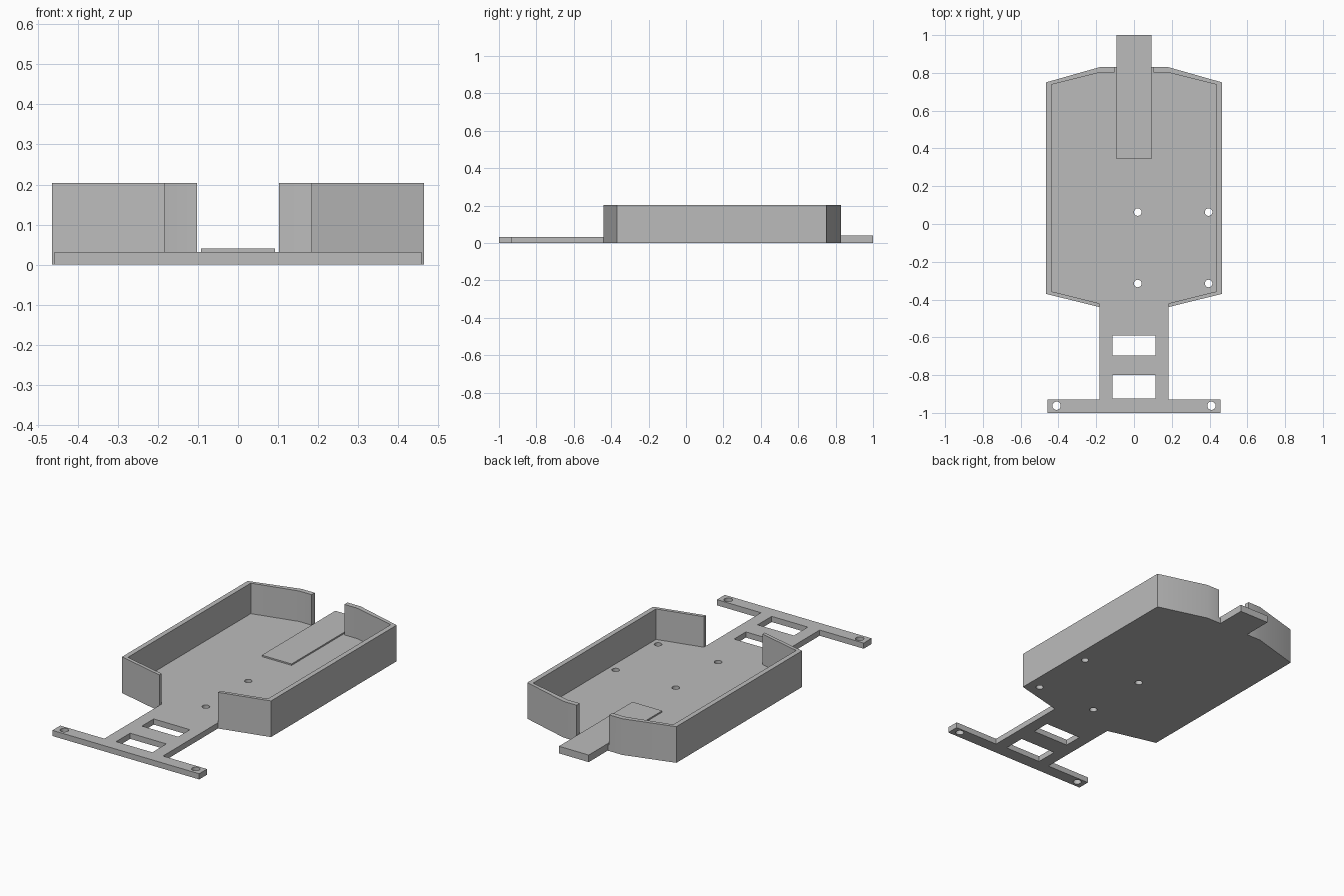
import bpy, bmesh, math

cube = bpy.data.objects.get("Cube")
if cube:
    bpy.data.objects.remove(cube, do_unlink=True)

GREY = (0.5, 0.5, 0.5, 1.0)
mat = bpy.data.materials.new("plain grey")
mat.use_nodes = True
mat.diffuse_color = GREY
mat.node_tree.nodes["Principled BSDF"].inputs["Base Color"].default_value = GREY

FLOOR, WALL, TONGUE = 0.032, 0.204, 0.04


def prism(name, outline, z0, z1):
    """Extrude a flat outline from z0 up to z1."""
    bm = bmesh.new()
    face = bm.faces.new([bm.verts.new((x, y, z0)) for x, y in outline])
    top = bmesh.ops.extrude_face_region(bm, geom=[face])["geom"]
    verts = [v for v in top if isinstance(v, bmesh.types.BMVert)]
    bmesh.ops.translate(bm, vec=(0, 0, z1 - z0), verts=verts)
    bmesh.ops.recalc_face_normals(bm, faces=bm.faces)
    mesh = bpy.data.meshes.new(name)
    bm.to_mesh(mesh)
    bm.free()
    mesh.materials.append(mat)
    obj = bpy.data.objects.new(name, mesh)
    bpy.context.collection.objects.link(obj)
    return obj


def box(name, x, y0, y1, z0, z1):
    return prism(name, [(-x, y0), (x, y0), (x, y1), (-x, y1)], z0, z1)


def hole(name, x, y, r, sides=24):
    ring = [(x + r * math.cos(i * math.tau / sides),
             y + r * math.sin(i * math.tau / sides)) for i in range(sides)]
    return prism(name, ring, -0.1, 0.1)


def combine(base, other, operation):
    """Merge or cut with another solid, then discard it."""
    bpy.context.view_layer.objects.active = base
    mod = base.modifiers.new(operation.lower(), "BOOLEAN")
    mod.operation, mod.object, mod.solver = operation, other, "EXACT"
    bpy.ops.object.modifier_apply(modifier=mod.name)
    bpy.data.objects.remove(other, do_unlink=True)


# Floor plate with narrow neck and front crossbar, as a mirrored half outline
half = [(0.458, -1), (0.458, -0.93), (0.183, -0.93), (0.183, -0.44),
        (0.465, -0.37), (0.465, 0.75), (0.183, 0.83)]
chassis = prism("chassis_tray", half + [(-x, y) for x, y in reversed(half)], 0, FLOOR)

# Side walls that wrap round both ends
wall = [(0.102, 0.83), (0.183, 0.83), (0.465, 0.75), (0.465, -0.37), (0.183, -0.44),
        (0.183, -0.42), (0.437, -0.357), (0.437, 0.738), (0.18, 0.802), (0.102, 0.802)]
for side, name in ((1, "left_wall"), (-1, "right_wall")):
    combine(chassis, prism(name, [(side * x, y) for x, y in wall], 0, WALL), "UNION")

# Rear tongue, slightly proud of the floor
combine(chassis, box("rear_tongue", 0.093, 0.345, 1, 0, TONGUE), "UNION")

# Neck windows
for y0, y1 in ((-0.695, -0.59), (-0.925, -0.80)):
    combine(chassis, box("neck_window", 0.113, y0, y1, -0.1, 0.1), "DIFFERENCE")

# Floor mounting holes and crossbar holes
for x in (0.02, 0.395):
    for y in (0.063, -0.315):
        combine(chassis, hole("mount_hole", x, y, 0.02), "DIFFERENCE")
for x in (-0.41, 0.41):
    combine(chassis, hole("bar_hole", x, -0.962, 0.022), "DIFFERENCE")

# Tidy flat regions and shade
bm = bmesh.new()
bm.from_mesh(chassis.data)
bmesh.ops.remove_doubles(bm, verts=bm.verts, dist=0.0001)
bmesh.ops.dissolve_limit(bm, angle_limit=math.radians(0.5), verts=bm.verts, edges=bm.edges)
bm.to_mesh(chassis.data)
bm.free()
bpy.ops.object.select_all(action="DESELECT")
chassis.select_set(True)
bpy.context.view_layer.objects.active = chassis
bpy.ops.object.shade_smooth_by_angle(angle=math.radians(30))
